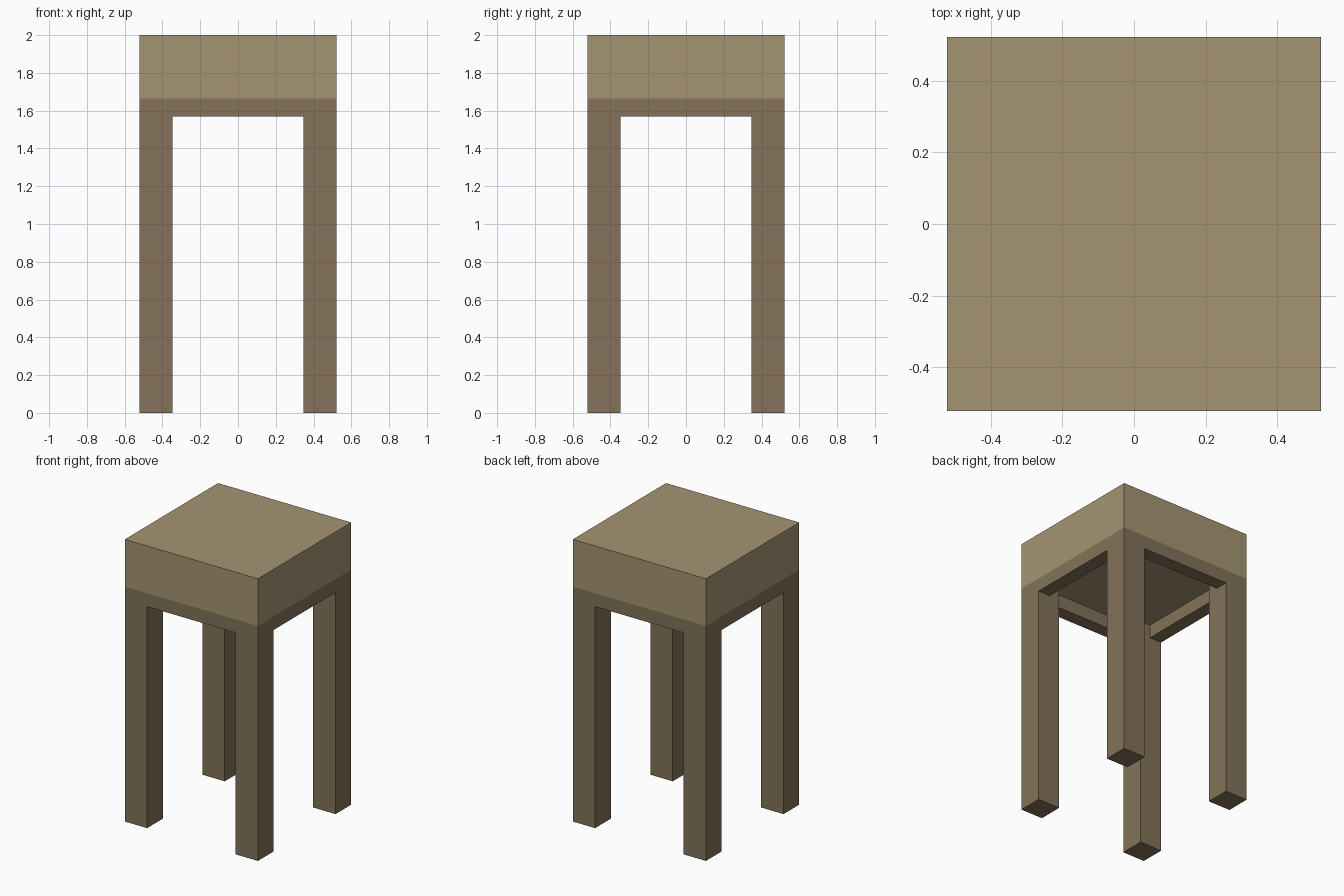
import bpy

HALF = 0.522      # half width of the stool
LEG = 0.175       # leg thickness
RAIL = 0.095      # rail thickness and height
SEAT_Z = 1.665    # underside of the cushion

cube = bpy.data.objects.get("Cube")
if cube:
    bpy.data.objects.remove(cube, do_unlink=True)


def material(name, rgb):
    mat = bpy.data.materials.new(name)
    mat.use_nodes = True
    colour = (*rgb, 1)
    mat.diffuse_color = colour
    mat.node_tree.nodes["Principled BSDF"].inputs["Base Color"].default_value = colour
    return mat


def box(name, low, high, mat):
    centre = [(a + b) / 2 for a, b in zip(low, high)]
    bpy.ops.mesh.primitive_cube_add(size=1, location=centre)
    obj = bpy.context.object
    obj.name = name
    obj.scale = [b - a for a, b in zip(low, high)]
    bpy.ops.object.transform_apply(location=False, rotation=False, scale=True)
    obj.data.materials.append(mat)
    return obj


tan = material("tan cushion", (0.376, 0.296, 0.168))
brown = material("brown wood", (0.227, 0.171, 0.100))

# Cushion
box("seat", (-HALF, -HALF, SEAT_Z), (HALF, HALF, 2), tan)

# Legs at the four corners
inner = HALF - LEG
for x_name, x in (("right", -HALF), ("left", inner)):
    for y_name, y in (("front", -HALF), ("back", inner)):
        box(f"{y_name}_{x_name}_leg", (x, y, 0), (x + LEG, y + LEG, SEAT_Z), brown)

# Rails between the legs, flush with the outside
low_z = SEAT_Z - RAIL
for name, y in (("front_rail", -HALF), ("back_rail", HALF - RAIL)):
    box(name, (-inner, y, low_z), (inner, y + RAIL, SEAT_Z), brown)
for name, x in (("right_rail", -HALF), ("left_rail", HALF - RAIL)):
    box(name, (x, -inner, low_z), (x + RAIL, inner, SEAT_Z), brown)
